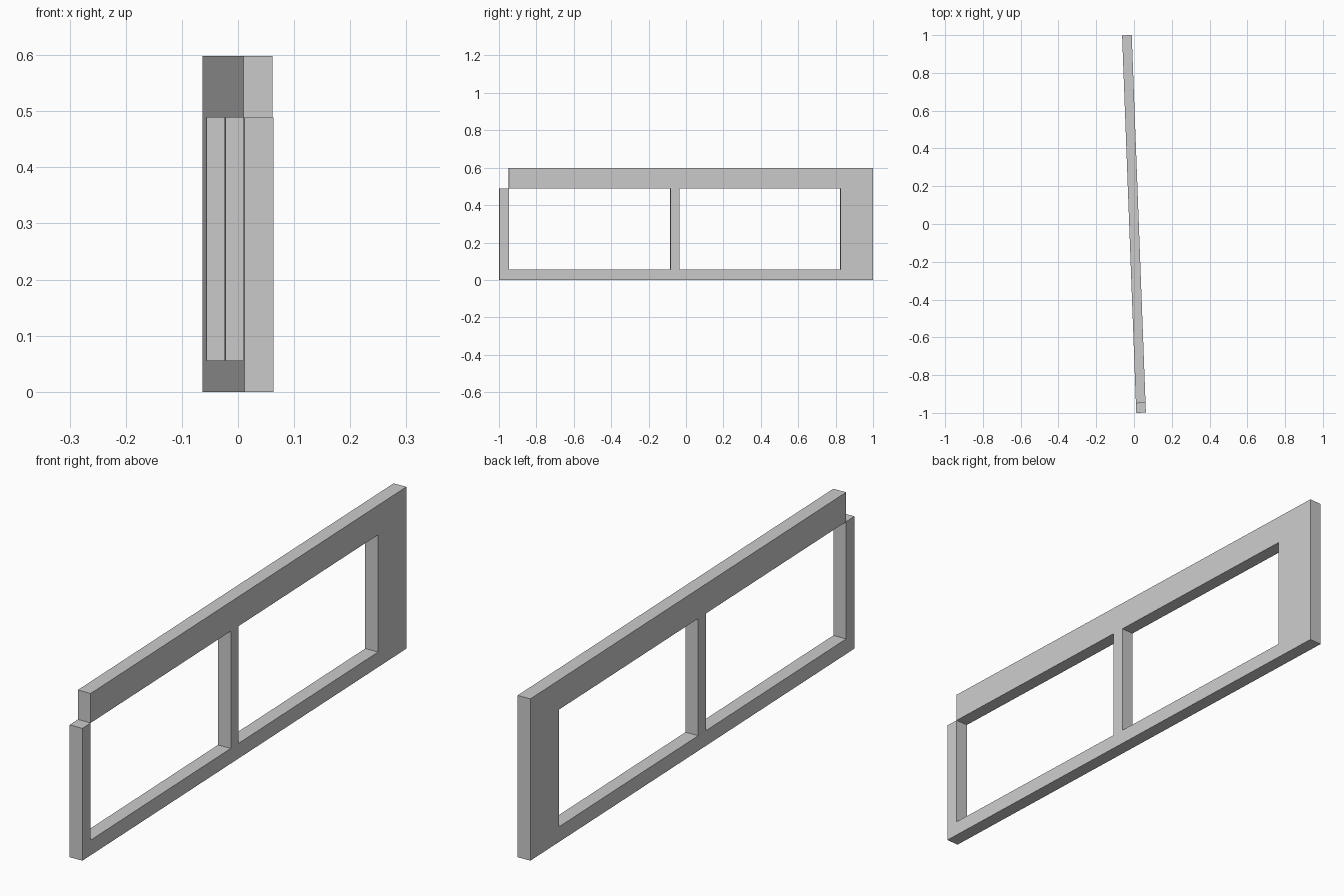
import bpy, bmesh, math
from mathutils import Matrix

if "Cube" in bpy.data.objects:
    bpy.data.objects.remove(bpy.data.objects["Cube"])

# Grid lines of the wall elevation: along the wall and upward
ys = [-1.0, -0.949, -0.084, -0.036, 0.825, 1.0]
zs = [0.0, 0.056, 0.489, 0.598]
thickness = 0.051
# Empty cells: two window openings and the notched top corner
openings = {(1, 1), (3, 1), (0, 2)}

bm = bmesh.new()
grid = [[bm.verts.new((thickness / 2, y, z)) for z in zs] for y in ys]
for i in range(len(ys) - 1):
    for j in range(len(zs) - 1):
        if (i, j) not in openings:
            bm.faces.new((grid[i][j], grid[i + 1][j],
                          grid[i + 1][j + 1], grid[i][j + 1]))

# Give the wall its thickness
ret = bmesh.ops.extrude_face_region(bm, geom=bm.faces[:], use_keep_orig=True)
new_verts = [g for g in ret["geom"] if isinstance(g, bmesh.types.BMVert)]
bmesh.ops.translate(bm, verts=new_verts, vec=(-thickness, 0, 0))
bmesh.ops.recalc_face_normals(bm, faces=bm.faces[:])

# Slight turn about the vertical axis
bmesh.ops.rotate(bm, verts=bm.verts[:], cent=(0, 0, 0),
                 matrix=Matrix.Rotation(math.atan(0.0375), 3, 'Z'))

mesh = bpy.data.meshes.new("window_wall")
bm.to_mesh(mesh)
bm.free()
wall = bpy.data.objects.new("window_wall", mesh)
bpy.context.collection.objects.link(wall)
